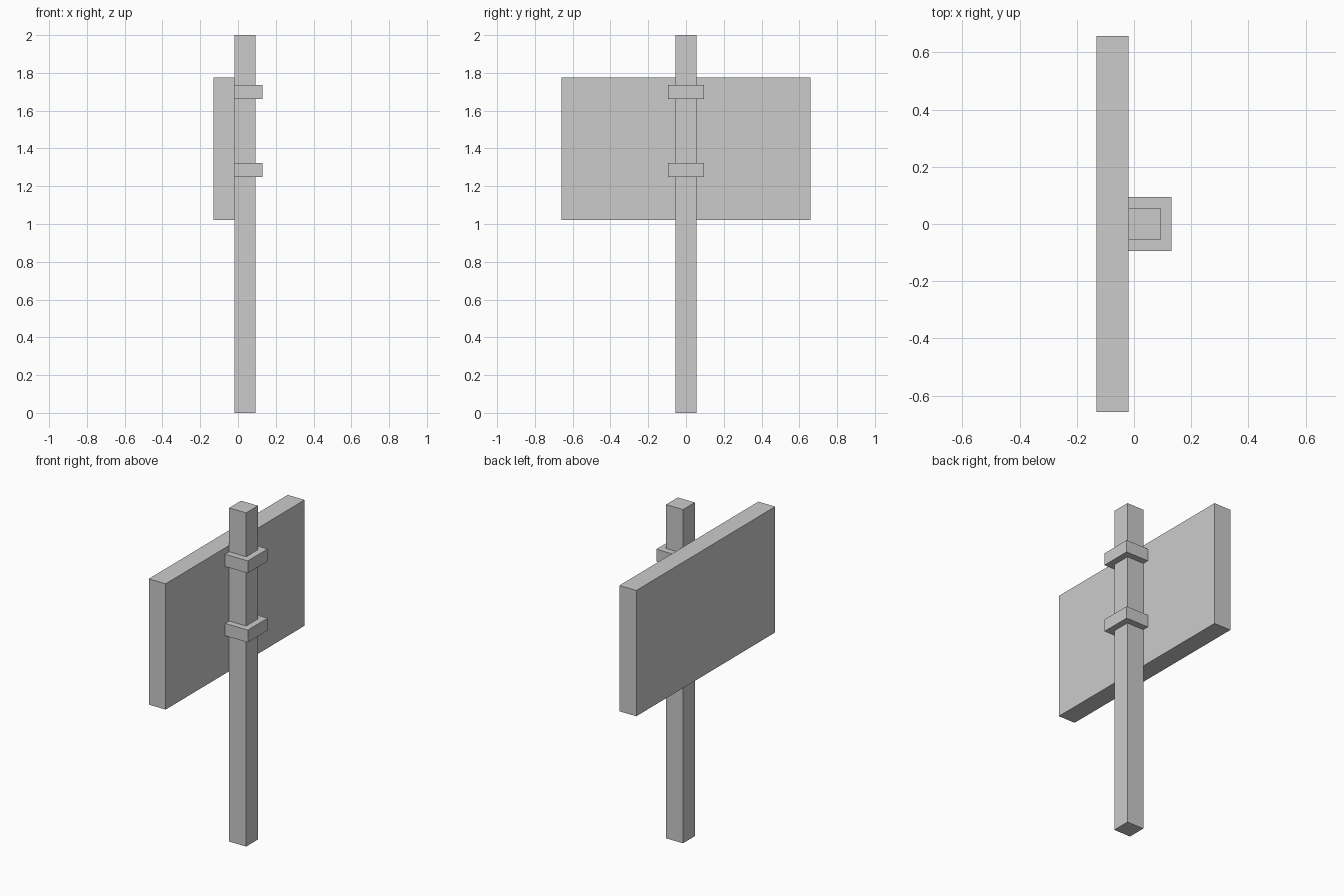
import bpy
import bmesh
from mathutils import Vector

if "Cube" in bpy.data.objects:
    bpy.data.objects.remove(bpy.data.objects["Cube"])


def box(name, lo, hi):
    """Axis-aligned box between two opposite corners."""
    lo, hi = Vector(lo), Vector(hi)
    bm = bmesh.new()
    bmesh.ops.create_cube(bm, size=1)
    bmesh.ops.scale(bm, vec=hi - lo, verts=bm.verts)
    mesh = bpy.data.meshes.new(name)
    bm.to_mesh(mesh)
    bm.free()
    ob = bpy.data.objects.new(name, mesh)
    ob.location = (lo + hi) / 2
    bpy.context.collection.objects.link(ob)
    return ob


BACK = -0.019  # plane where the board meets the post

# Upright post
box("post", (BACK, -0.056, 0), (0.093, 0.056, 2))

# Sign board on the left face of the post
box("sign_board", (-0.131, -0.658, 1.021), (BACK, 0.658, 1.775))

# Clamps around the post, holding the board
for name, z in (("lower_clamp", 1.285), ("upper_clamp", 1.70)):
    box(name, (BACK, -0.094, z - 0.037), (0.131, 0.094, z + 0.037))
